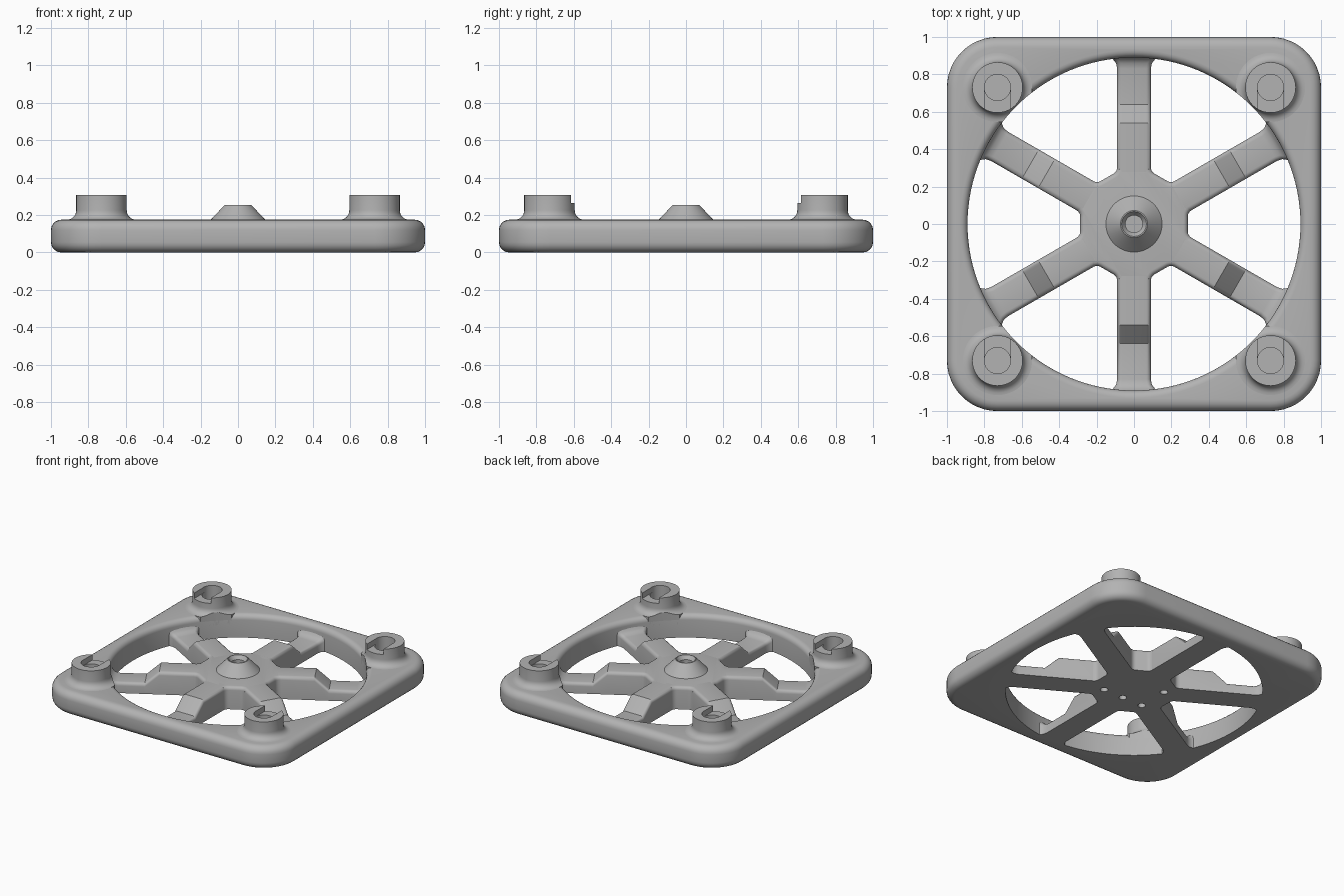
import bpy, bmesh, math
from mathutils import Matrix, Vector

if "Cube" in bpy.data.objects:
    bpy.data.objects.remove(bpy.data.objects["Cube"], do_unlink=True)

grey = bpy.data.materials.new("plain_grey")
grey.use_nodes = True
COLOUR = (0.45, 0.45, 0.45, 1)
grey.diffuse_color = COLOUR
grey.node_tree.nodes["Principled BSDF"].inputs["Base Color"].default_value = COLOUR

TOP = 0.175      # frame height
HUB_TOP = 0.17   # hub and inner spoke height
ARM = 0.09       # half width of a spoke
OPENING = 0.89   # radius of the round opening


def finish(name, bm):
    bmesh.ops.recalc_face_normals(bm, faces=bm.faces)
    mesh = bpy.data.meshes.new(name)
    bm.to_mesh(mesh)
    bm.free()
    mesh.materials.append(grey)
    obj = bpy.data.objects.new(name, mesh)
    bpy.context.collection.objects.link(obj)
    return obj


def activate(obj):
    bpy.ops.object.select_all(action='DESELECT')
    obj.select_set(True)
    bpy.context.view_layer.objects.active = obj


def smooth(obj):
    activate(obj)
    bpy.ops.object.shade_smooth_by_angle(angle=math.radians(32))


def cut(obj, cutter):
    mod = obj.modifiers.new("cut", 'BOOLEAN')
    mod.operation, mod.solver, mod.object = 'DIFFERENCE', 'EXACT', cutter
    activate(obj)
    bpy.ops.object.modifier_apply(modifier=mod.name)
    bpy.data.objects.remove(cutter, do_unlink=True)


def arc(cx, cy, r, start, end, n):
    angles = [math.radians(start + (end - start) * i / n) for i in range(n + 1)]
    return [(cx + r * math.cos(a), cy + r * math.sin(a)) for a in angles]


def lathe(name, profile, x=0, y=0, steps=64):
    """Revolve (radius, z) points that start and end on the axis."""
    bm = bmesh.new()
    verts = [bm.verts.new((r, 0, z)) for r, z in profile]
    edges = [bm.edges.new(p) for p in zip(verts, verts[1:])]
    bmesh.ops.spin(bm, geom=verts + edges, cent=(0, 0, 0), axis=(0, 0, 1),
                   angle=math.tau, steps=steps, use_duplicate=False)
    bmesh.ops.remove_doubles(bm, verts=bm.verts, dist=0.0001)
    bmesh.ops.translate(bm, verts=bm.verts, vec=(x, y, 0))
    return finish(name, bm)


def cylinder(r, z0, z1, x=0, y=0, steps=64):
    return lathe("cutter", [(0, z0), (r, z0), (r, z1), (0, z1)], x, y, steps)


def slab(name, outline, height, rounding, round_bottom):
    """Extrude a flat outline and round its rim."""
    bm = bmesh.new()
    base = bm.faces.new([bm.verts.new((x, y, 0)) for x, y in outline])
    made = bmesh.ops.extrude_face_region(bm, geom=[base], use_keep_orig=True)["geom"]
    raised = [v for v in made if isinstance(v, bmesh.types.BMVert)]
    bmesh.ops.translate(bm, verts=raised, vec=(0, 0, height))
    bmesh.ops.recalc_face_normals(bm, faces=bm.faces)
    rims = [e for e in bm.edges if abs(e.verts[0].co.z - e.verts[1].co.z) < 0.001
            and (round_bottom or e.verts[0].co.z > height / 2)]
    bmesh.ops.bevel(bm, geom=rims, offset=rounding, segments=5, profile=0.5,
                    affect='EDGES')
    return finish(name, bm)


# Square frame with rounded corners and a round opening
corner = 0.27
outline = []
for k, (sx, sy) in enumerate([(1, 1), (-1, 1), (-1, -1), (1, -1)]):
    outline += arc(sx * (1 - corner), sy * (1 - corner), corner, 90 * k, 90 * k + 90, 12)
frame = slab("frame", outline, TOP, 0.055, True)
lip = 0.04
rim = arc(OPENING + lip, TOP - lip, lip, 180, 90, 5)
cut(frame, lathe("cutter", [(0, -0.1), (OPENING, -0.1)] + rim
                 + [(OPENING + lip, 0.4), (0, 0.4)], steps=128))
smooth(frame)

# Corner posts with flared foot, round pocket and side slot
for sx, side in ((1, "left"), (-1, "right")):
    for sy, end in ((-1, "front"), (1, "back")):
        px, py = 0.73 * sx, 0.73 * sy
        foot = arc(0.185, TOP + 0.05, 0.05, 270, 180, 6)
        post = lathe(f"{end}_{side}_post", [(0, 0.1), (0.185, 0.1)] + foot
                     + [(0.135, 0.307), (0, 0.307)], px, py)
        cut(post, cylinder(OPENING, -0.1, 0.215, steps=128))
        cut(post, cylinder(0.07, 0.2, 0.4, px, py))
        bm = bmesh.new()
        bmesh.ops.create_cube(bm, size=1, matrix=Matrix.Translation(
            (px, py - 0.1 * sy, 0.365)) @ Matrix.Diagonal((0.14, 0.2, 0.2, 1)))
        cut(post, finish("cutter", bm))
        smooth(post)

# Hub with filleted arms where the spokes leave it
hub_r, fillet = 0.29, 0.04
cu = math.sqrt((hub_r + fillet) ** 2 - (ARM + fillet) ** 2)
turn = math.degrees(math.atan2(ARM + fillet, cu))
side = arc(cu, ARM + fillet, fillet, 270, 180 + turn, 5)
arm = [(u, -v) for u, v in reversed(side)] + side
outline = []
for k in range(6):
    a = math.radians(30 + 60 * k)
    outline += [(u * math.cos(a) - v * math.sin(a), u * math.sin(a) + v * math.cos(a))
                for u, v in arm]
hub = slab("hub", outline, HUB_TOP, 0.025, False)
for x, y in ((0.17, -0.12), (0, -0.12), (-0.17, -0.12), (-0.17, 0.12)):
    cut(hub, cylinder(0.027, -0.1, 0.06, x, y, 24))
smooth(hub)

# Central cone with a countersunk hole
smooth(lathe("centre_cone", [(0, 0.15), (0.15, 0.15), (0.15, HUB_TOP), (0.072, 0.253),
                             (0.066, 0.253), (0.046, 0.225), (0.046, 0.19), (0, 0.19)]))

# Six stepped spokes: (distance, half width, height) along each one
stations = [(0.25, ARM, HUB_TOP), (0.54, ARM, HUB_TOP), (0.64, ARM, 0.08),
            (0.83, ARM, 0.08), (0.86, 0.096, 0.086), (0.88, 0.112, 0.1),
            (0.893, 0.13, 0.12), (0.915, 0.13, 0.12)]
soft = 0.025
for k in range(6):
    bm = bmesh.new()
    rings = []
    for u, w, h in stations:
        right = arc(w - soft, h - soft, soft, 0, 90, 4)
        section = [(w, 0)] + right + [(-v, z) for v, z in reversed(right)] + [(-w, 0)]
        rings.append([bm.verts.new((u, v, z)) for v, z in section])
    for a, b in zip(rings, rings[1:]):
        for i in range(len(a)):
            j = (i + 1) % len(a)
            bm.faces.new((a[i], a[j], b[j], b[i]))
    bm.faces.new(rings[0])
    bm.faces.new(rings[-1])
    bmesh.ops.rotate(bm, verts=bm.verts, cent=Vector(),
                     matrix=Matrix.Rotation(math.radians(30 + 60 * k), 3, 'Z'))
    smooth(finish(f"spoke_{k + 1}", bm))
